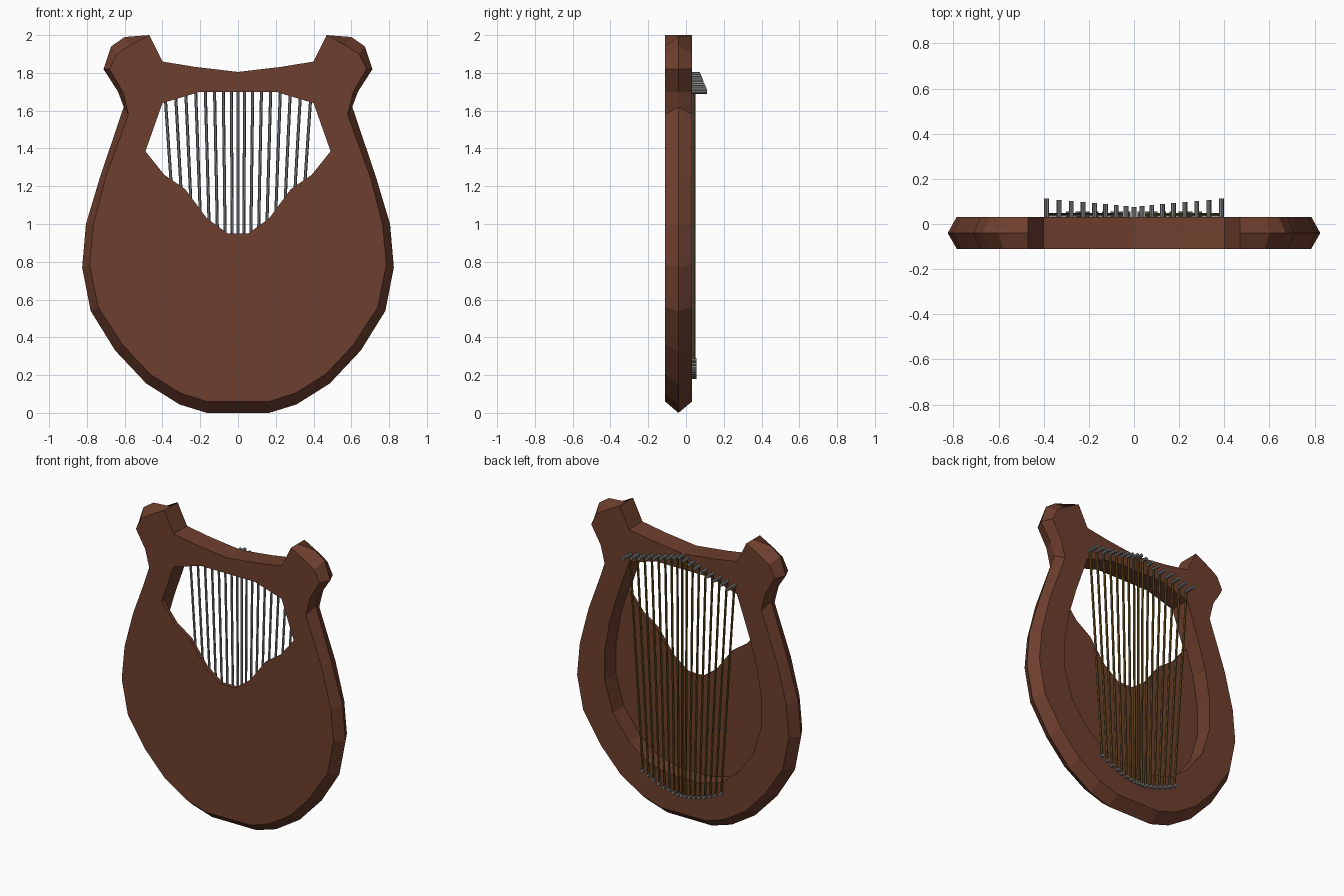
import bpy, bmesh, math
from mathutils import Vector, Matrix

if "Cube" in bpy.data.objects:
    bpy.data.objects.remove(bpy.data.objects["Cube"])


def material(name, rgb):
    m = bpy.data.materials.new(name)
    m.diffuse_color = (*rgb, 1)
    m.use_nodes = True
    m.node_tree.nodes["Principled BSDF"].inputs["Base Color"].default_value = m.diffuse_color
    return m


wood = material("wood", (0.155, 0.049, 0.027))
brass = material("brass", (0.13, 0.08, 0.01))
steel = material("steel", (0.22, 0.22, 0.22))


def mirrored(half):
    """Close a right-hand half outline by mirroring it across x = 0."""
    return half + [(-x, z) for x, z in reversed(half) if x > 0]


def finish(bm, name, mats):
    bmesh.ops.recalc_face_normals(bm, faces=bm.faces)
    me = bpy.data.meshes.new(name)
    bm.to_mesh(me)
    bm.free()
    for m in mats:
        me.materials.append(m)
    ob = bpy.data.objects.new(name, me)
    bpy.context.collection.objects.link(ob)
    return ob


def loft(name, layers):
    """Skin matching outlines given as (y, half outline), capped at both ends."""
    bm = bmesh.new()
    rings = [[bm.verts.new((x, y, z)) for x, z in mirrored(half)] for y, half in layers]
    n = len(rings[0])
    for a, b in zip(rings, rings[1:]):
        for i in range(n):
            j = (i + 1) % n
            bm.faces.new((a[i], a[j], b[j], b[i]))
    bm.faces.new(rings[0])
    bm.faces.new(rings[-1])
    return finish(bm, name, [wood])


# Body: flat front and back outlines with a ridge bulging between them
top_edge = [(0.47, 2.0), (0.40, 1.86), (0.23, 1.832), (0, 1.805)]
ridge = [(0.165, 0.0), (0.31, 0.045), (0.485, 0.155), (0.65, 0.33), (0.78, 0.54),
         (0.825, 0.77), (0.805, 1.0), (0.73, 1.25), (0.605, 1.62), (0.635, 1.70),
         (0.712, 1.82), (0.672, 1.94), (0.60, 1.99)] + top_edge
face = [(0.165, 0.06), (0.305, 0.105), (0.465, 0.205), (0.61, 0.36), (0.74, 0.56),
        (0.785, 0.785), (0.765, 1.0), (0.70, 1.25), (0.58, 1.58), (0.61, 1.70),
        (0.68, 1.82), (0.64, 1.90), (0.58, 1.94)] + top_edge
body = loft("body", [(-0.11, face), (-0.04, ridge), (0.032, face)])

# Cutters: string window through the plate, and the hollow in the back
arch = [(0.49, 1.385), (0.40, 1.64), (0.20, 1.70)]
window = [(0.055, 0.95), (0.165, 1.03), (0.28, 1.185), (0.39, 1.26)] + arch
hollow = [(0.12, 0.30), (0.27, 0.34), (0.40, 0.44), (0.52, 0.60), (0.58, 0.80),
          (0.58, 1.0), (0.545, 1.2)] + arch
for name, y0, half in (("window_cutter", -0.3, window), ("hollow_cutter", -0.085, hollow)):
    cutter = loft(name, [(y0, half), (0.3, half)])
    cutter.hide_render = True
    cutter.hide_set(True)
    mod = body.modifiers.new(name, "BOOLEAN")
    mod.operation = "DIFFERENCE"
    mod.solver = "EXACT"
    mod.object = cutter


def rod(name, a, b, r, sides, mats):
    a, b = Vector(a), Vector(b)
    d = b - a
    bm = bmesh.new()
    place = Matrix.Translation((a + b) / 2) @ d.to_track_quat("Z", "Y").to_matrix().to_4x4()
    bmesh.ops.create_cone(bm, cap_ends=True, segments=sides, radius1=r, radius2=r,
                          depth=d.length, matrix=place)
    bm.normal_update()
    if len(mats) > 1:
        for f in bm.faces:
            f.material_index = int(f.normal.y < -0.1)
    return finish(bm, name, mats)


# Strings fanned between an arched row of tuning pegs and a curved row of end pins
for i in range(-8, 9):
    t = i / 8
    s = math.copysign(abs(t) ** 1.15, t)
    top = (0.387 * s, 1.795 - 0.095 * abs(t))
    low = (0.29 * s, 0.19 + 0.09 * t * t)
    rod(f"string_{i + 9}", (low[0], 0.041, low[1]), (top[0], 0.041, top[1]), 0.008, 6, [brass, steel])
    rod(f"tuning_peg_{i + 9}", (top[0], 0.02, top[1]), (top[0], 0.075 + 0.037 * abs(t), top[1]),
        0.011, 8, [steel])
    rod(f"end_pin_{i + 9}", (low[0], 0.02, low[1]), (low[0], 0.056, low[1]), 0.011, 8, [steel])
